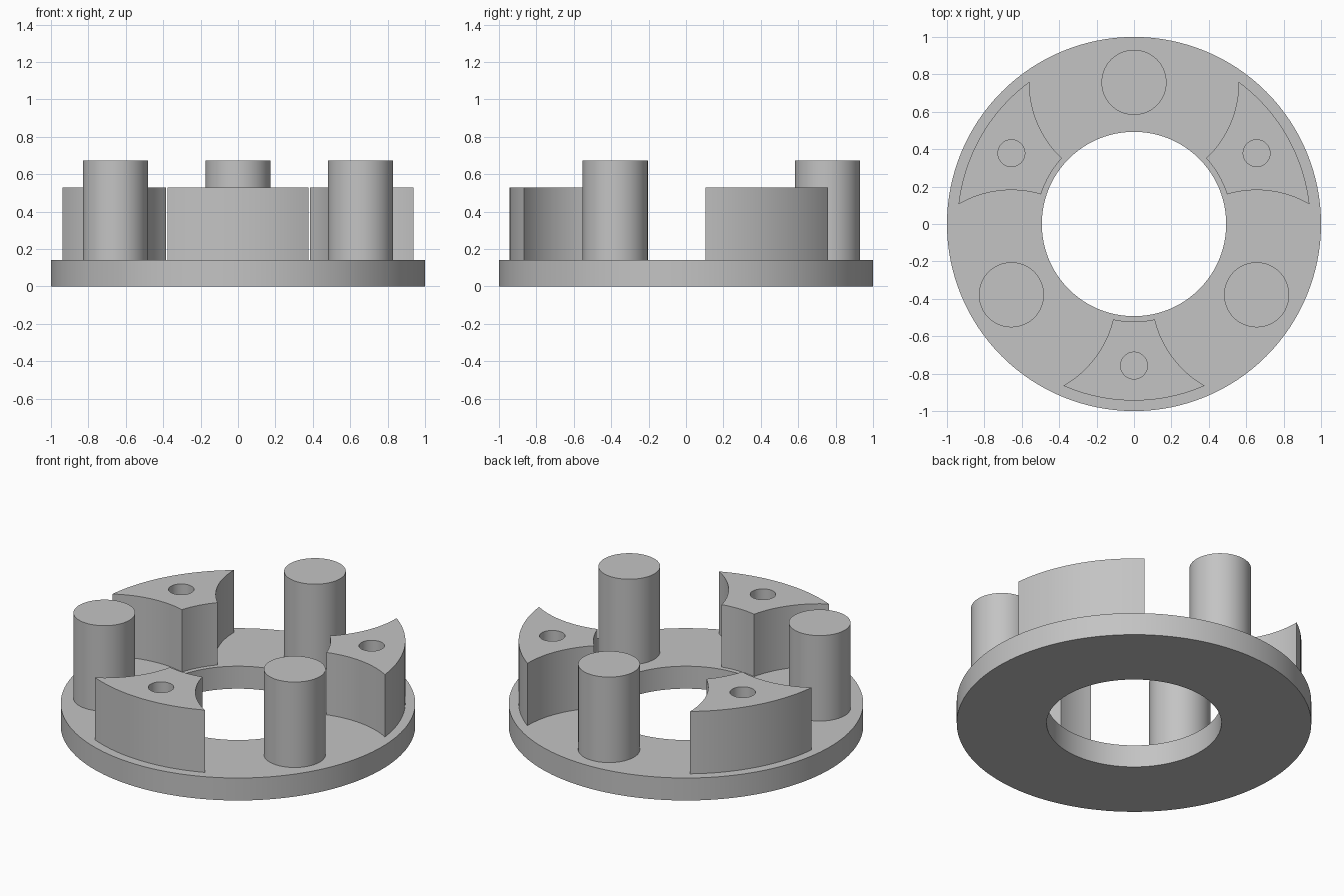
import bpy, bmesh
from math import sin, cos, acos, atan2, radians, pi
from mathutils import Vector

cube = bpy.data.objects.get("Cube")
if cube:
    bpy.data.objects.remove(cube)

PLATE_TOP, BLOCK_TOP, PIN_TOP = 0.14, 0.528, 0.672
RING = 0.757            # radius of the circle the pins and holes sit on
PIN_R, HOLE_R = 0.174, 0.072
BLOCK_OUT, BLOCK_IN, SIDE_R = 0.944, 0.522, 0.56

grey = bpy.data.materials.new("plain grey")
grey.use_nodes = True
colour = (0.55, 0.55, 0.55, 1)
grey.diffuse_color = colour
grey.node_tree.nodes["Principled BSDF"].inputs["Base Color"].default_value = colour


def polar(r, a, centre=(0, 0)):
    return Vector((centre[0] + r * cos(a), centre[1] + r * sin(a)))


def arc(r, a, b, n, centre=(0, 0)):
    return [polar(r, a + (b - a) * i / n, centre) for i in range(n + 1)]


def circle(r, centre=(0, 0), n=64):
    return arc(r, 0, 2 * pi, n, centre)[:-1]


def prism(name, outline, z0, z1):
    """Extrude a closed outline straight up."""
    bm = bmesh.new()
    face = bm.faces.new([bm.verts.new((p.x, p.y, z0)) for p in outline])
    top = bmesh.ops.extrude_face_region(bm, geom=[face], use_keep_orig=True)
    for v in top["geom"]:
        if isinstance(v, bmesh.types.BMVert):
            v.co.z = z1
    bmesh.ops.recalc_face_normals(bm, faces=bm.faces)
    mesh = bpy.data.meshes.new(name)
    bm.to_mesh(mesh)
    bm.free()
    obj = bpy.data.objects.new(name, mesh)
    mesh.materials.append(grey)
    bpy.context.collection.objects.link(obj)
    return obj


def cut(obj, cutter):
    """Subtract the cutter, apply, and discard it."""
    mod = obj.modifiers.new("cut", "BOOLEAN")
    mod.operation, mod.solver, mod.object = "DIFFERENCE", "EXACT", cutter
    bpy.context.view_layer.objects.active = obj
    bpy.ops.object.modifier_apply(modifier=mod.name)
    bpy.data.objects.remove(cutter)


def block_outline(mid):
    """Curved wedge: arcs inside and out, sides hollowed around the neighbouring pins."""
    def half_angle(r):
        return pi / 3 - acos((r * r + RING ** 2 - SIDE_R ** 2) / (2 * r * RING))
    out, inn = half_angle(BLOCK_OUT), half_angle(BLOCK_IN)

    def side(sign):
        pin = polar(RING, sign * pi / 3)
        d0 = polar(BLOCK_OUT, sign * out) - pin
        d1 = polar(BLOCK_IN, sign * inn) - pin
        a0, a1 = (atan2(d.y, d.x) % (2 * pi) for d in (d0, d1))
        return arc(SIDE_R, a0, a1, 16, pin)

    pts = arc(BLOCK_OUT, -out, out, 20) + side(1)[1:]
    pts += arc(BLOCK_IN, inn, -inn, 8)[1:] + side(-1)[::-1][1:-1]
    turn = Vector((cos(mid), sin(mid)))
    return [Vector((p.x * turn.x - p.y * turn.y, p.x * turn.y + p.y * turn.x)) for p in pts]


# Base ring
base = prism("base_ring", circle(1, n=128), 0, PLATE_TOP)
cut(base, prism("bore_cutter", circle(0.493, n=96), -0.1, 0.3))
parts = [base]

# Three pins alternating with three drilled blocks
for pin_deg, pin_name, block_name in ((90, "back_pin", "front_block"),
                                      (210, "right_pin", "left_block"),
                                      (330, "left_pin", "right_block")):
    a = radians(pin_deg)
    parts.append(prism(pin_name, circle(PIN_R, polar(RING, a)), PLATE_TOP, PIN_TOP))
    block = prism(block_name, block_outline(a + pi), PLATE_TOP, BLOCK_TOP)
    hole = circle(HOLE_R, polar(RING, a + pi), 40)
    cut(block, prism("hole_cutter", hole, PLATE_TOP - 0.05, BLOCK_TOP + 0.1))
    parts.append(block)

# Smooth the curved walls, keep the rims sharp
bpy.ops.object.select_all(action="DESELECT")
for obj in parts:
    obj.select_set(True)
bpy.context.view_layer.objects.active = base
bpy.ops.object.shade_smooth_by_angle(angle=radians(30))
